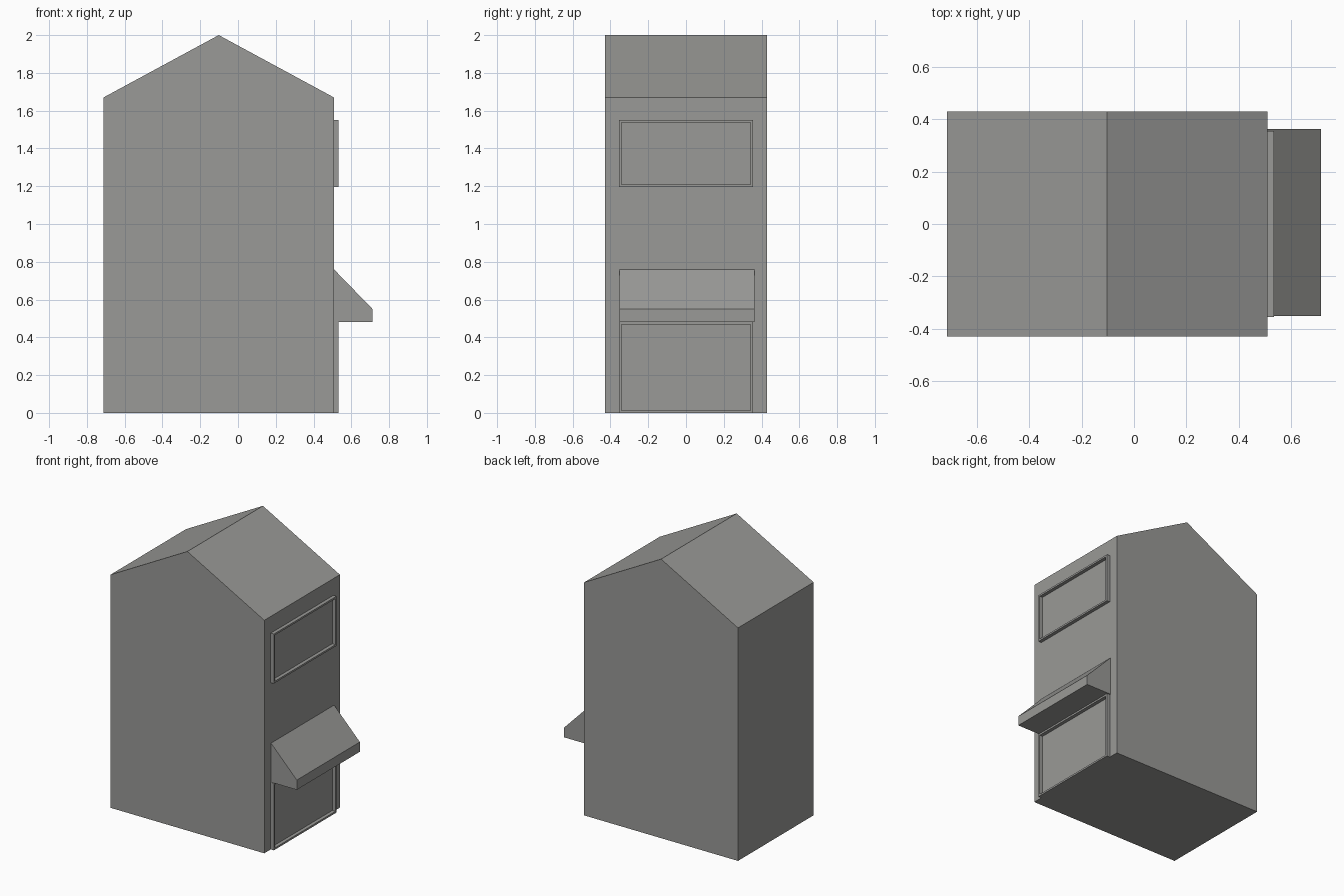
import bpy, bmesh

if "Cube" in bpy.data.objects:
    bpy.data.objects.remove(bpy.data.objects["Cube"])

grey = bpy.data.materials.new("stone grey")
grey.diffuse_color = (0.32, 0.32, 0.308, 1.0)
grey.use_nodes = True
grey.node_tree.nodes["Principled BSDF"].inputs["Base Color"].default_value = grey.diffuse_color


def finish(name, bm):
    bmesh.ops.recalc_face_normals(bm, faces=bm.faces)
    mesh = bpy.data.meshes.new(name)
    bm.to_mesh(mesh)
    bm.free()
    mesh.materials.append(grey)
    obj = bpy.data.objects.new(name, mesh)
    bpy.context.collection.objects.link(obj)
    return obj


def extrude_profile(name, profile, y0, y1):
    """Solid made by sweeping an (x, z) profile along y."""
    bm = bmesh.new()
    face = bm.faces.new([bm.verts.new((x, y0, z)) for x, z in profile])
    ext = bmesh.ops.extrude_face_region(bm, geom=[face])["geom"]
    verts = [v for v in ext if isinstance(v, bmesh.types.BMVert)]
    bmesh.ops.translate(bm, verts=verts, vec=(0, y1 - y0, 0))
    return finish(name, bm)


def wall_frame(name, z0, z1, half=0.355, x0=0.508, x1=0.533, w=0.013):
    """Thin rectangular rim standing proud of the right wall."""
    bm = bmesh.new()
    rings = []
    for x, inset in ((x0, 0), (x1, 0), (x1, w), (x0, w)):
        h, a, b = half - inset, z0 + inset, z1 - inset
        rings.append([bm.verts.new((x, y, z))
                      for y, z in ((-h, a), (h, a), (h, b), (-h, b))])
    for i in range(4):
        r, s = rings[i], rings[(i + 1) % 4]
        for j in range(4):
            k = (j + 1) % 4
            bm.faces.new((r[j], r[k], s[k], s[j]))
    return finish(name, bm)


# Gabled house body
extrude_profile("house_body",
                [(-0.712, 0), (0.508, 0), (0.508, 1.67), (-0.102, 2.0), (-0.712, 1.67)],
                -0.428, 0.428)

# Sloped awning over the shop front
extrude_profile("awning",
                [(0.508, 0.48), (0.712, 0.48), (0.712, 0.55), (0.508, 0.76)],
                -0.351, 0.363)

# Window and shop front rims
wall_frame("window_frame", 1.195, 1.55)
wall_frame("shopfront_frame", 0.0, 0.48)
